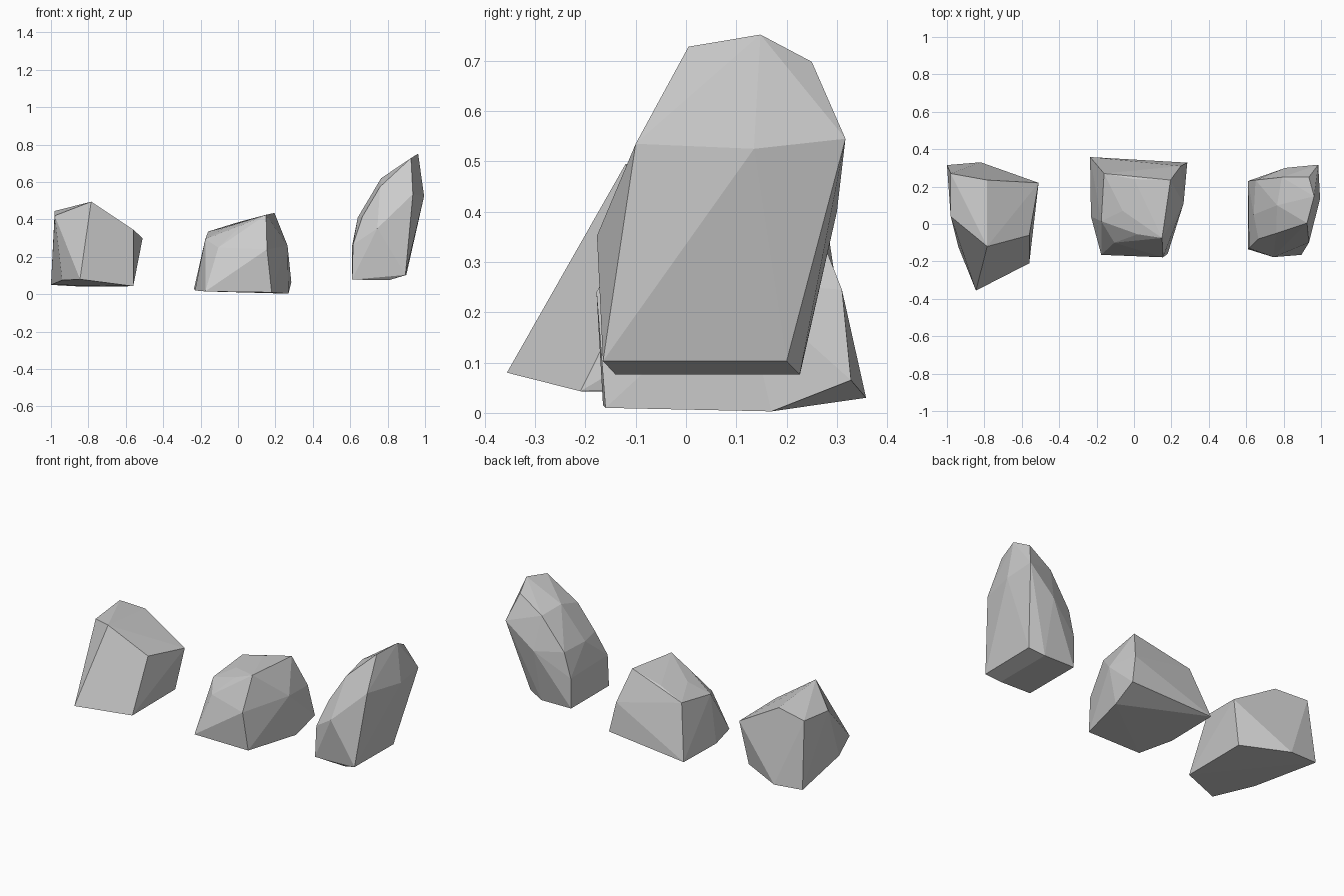
import bpy, bmesh
from math import radians


def rock(name, corners):
    """Faceted boulder: convex skin over its corner points, near-flat facets merged."""
    bm = bmesh.new()
    for c in corners:
        bm.verts.new(c)
    res = bmesh.ops.convex_hull(bm, input=bm.verts[:])
    loose = [v for v in bm.verts if not v.link_faces]
    bmesh.ops.delete(bm, geom=loose, context='VERTS')
    bmesh.ops.dissolve_limit(bm, angle_limit=radians(2), verts=bm.verts[:], edges=bm.edges[:])
    bmesh.ops.recalc_face_normals(bm, faces=bm.faces[:])
    mesh = bpy.data.meshes.new(name)
    bm.to_mesh(mesh)
    bm.free()
    ob = bpy.data.objects.new(name, mesh)
    bpy.context.collection.objects.link(ob)
    return ob


# Left rock: wedge with a leaning front
rock("left_rock", [
    (-1.0, .315, .05), (-.82, .33, .04), (-.56, .2, .045),
    (-.56, -.21, .043), (-.845, -.356, .08), (-.94, -.12, .075),
    (-.98, .04, .42), (-.98, .27, .445), (-.785, .235, .46),
    (-.785, -.12, .495), (-.56, -.06, .345), (-.51, .22, .30)])

# Middle rock: squat block with a broken top
rock("middle_rock", [
    (-.235, .358, .03), (.285, .328, .065), (.27, .17, .003),
    (.18, -.16, .01), (-.175, -.165, .015), (-.23, .04, .02),
    (.155, -.178, .24), (-.105, -.1, .25), (.265, .11, .26), (.25, .31, .245),
    (.02, -.055, .37), (.15, -.075, .425), (.185, .1, .415), (.195, .235, .435),
    (0, .24, .385), (-.16, .27, .335), (-.175, .015, .295), (-.06, .07, .36)])

# Right rock: tall leaning shard
rock("right_rock", [
    (.61, -.135, .078), (.81, -.14, .076), (.895, -.165, .103),
    (.9, .2, .103), (.81, .226, .076), (.61, .227, .078),
    (.615, -.13, .265), (.745, -.177, .352), (.935, -.1, .535),
    (.995, .135, .525), (.985, .317, .545), (.81, .3, .4), (.61, .23, .26),
    (.665, -.08, .415), (.64, .05, .41), (.65, .235, .41),
    (.76, -.05, .575), (.765, .1, .62), (.79, .25, .6),
    (.925, .005, .728), (.963, .148, .752), (.935, .25, .698)])
